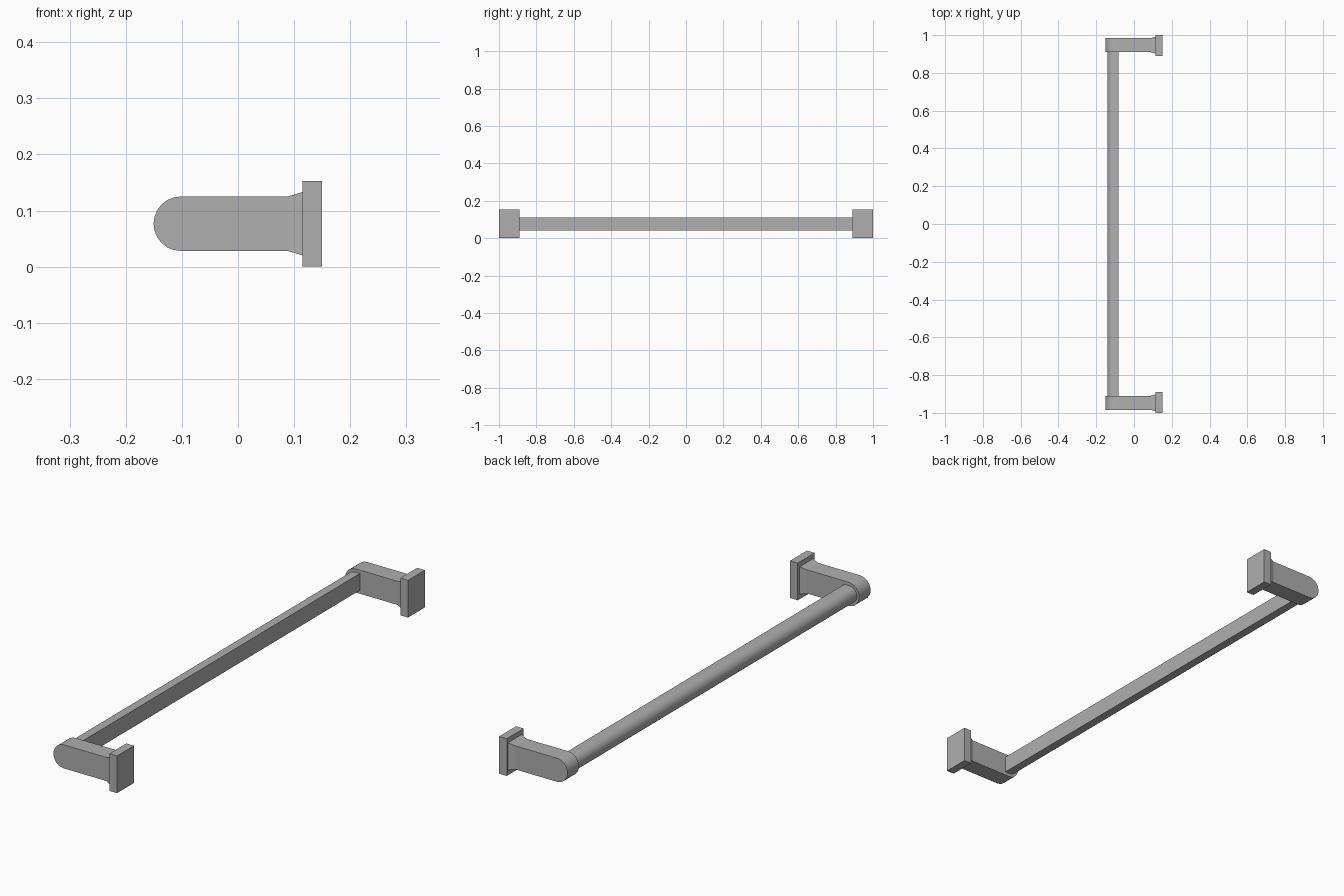
import bpy, bmesh, math
from mathutils import Vector

cube = bpy.data.objects.get("Cube")
if cube:
    bpy.data.objects.remove(cube)

# Single satin metal colour
metal = bpy.data.materials.new("satin grey metal")
metal.use_nodes = True
metal.diffuse_color = (0.43, 0.43, 0.43, 1)
metal.node_tree.nodes["Principled BSDF"].inputs["Base Color"].default_value = metal.diffuse_color

MID_Z = 0.0765
ROUND_X = -0.102


def finish(bm, name):
    bmesh.ops.recalc_face_normals(bm, faces=bm.faces)
    mesh = bpy.data.meshes.new(name)
    bm.to_mesh(mesh)
    bm.free()
    mesh.materials.append(metal)
    obj = bpy.data.objects.new(name, mesh)
    bpy.context.collection.objects.link(obj)
    bpy.ops.object.select_all(action='DESELECT')
    obj.select_set(True)
    bpy.context.view_layer.objects.active = obj
    bpy.ops.object.shade_smooth_by_angle(angle=math.radians(35))
    return obj


def rounded_profile(bm, radius, centre_x, flat_x, y, steps):
    """D-shaped face in the xz plane, round towards -x."""
    pts = [(flat_x, MID_Z + radius)]
    for i in range(steps + 1):
        a = math.pi / 2 + math.pi * i / steps
        pts.append((centre_x + radius * math.cos(a), MID_Z + radius * math.sin(a)))
    pts.append((flat_x, MID_Z - radius))
    return bm.faces.new([bm.verts.new((x, y, z)) for x, z in pts])


def extrude(bm, face, vec):
    new = bmesh.ops.extrude_face_region(bm, geom=[face])["geom"]
    bmesh.ops.translate(bm, vec=vec, verts=[v for v in new if isinstance(v, bmesh.types.BMVert)])


def box(name, low, high):
    low, high = Vector(low), Vector(high)
    bm = bmesh.new()
    bmesh.ops.create_cube(bm, size=1)
    for v in bm.verts:
        v.co = (low + high) / 2 + v.co * (high - low)
    return finish(bm, name)


# Long bar with a round outer side and a flat inner side
bm = bmesh.new()
extrude(bm, rounded_profile(bm, 0.0345, -0.106, -0.083, -0.912, 16), (0, 1.824, 0))
finish(bm, "bar")

for end, side in (("front", -1), ("back", 1)):
    # Arm with a rounded tip
    bm = bmesh.new()
    extrude(bm, rounded_profile(bm, 0.0485, ROUND_X, 0.088, side * 0.91, 12), (0, side * 0.074, 0))
    finish(bm, end + "_arm")

    # Flared collar between arm and plate
    bm = bmesh.new()
    rings = []
    for x, grow in ((0.088, 0), (0.099, 0.003), (0.115, 0.008)):
        hy, hz = 0.037 + grow, 0.0485 + grow
        rings.append([bm.verts.new((x, side * 0.947 + sy * hy, MID_Z + sz * hz))
                      for sy, sz in ((-1, -1), (1, -1), (1, 1), (-1, 1))])
    for a, b in zip(rings, rings[1:]):
        for i in range(4):
            j = (i + 1) % 4
            bm.faces.new((a[i], a[j], b[j], b[i]))
    bm.faces.new(rings[0])
    bm.faces.new(rings[-1])
    finish(bm, end + "_collar")

    # Wall plate
    ys = sorted((side * 0.89, side * 1.0))
    box(end + "_wall_plate", (0.115, ys[0], 0), (0.15, ys[1], 2 * MID_Z))
